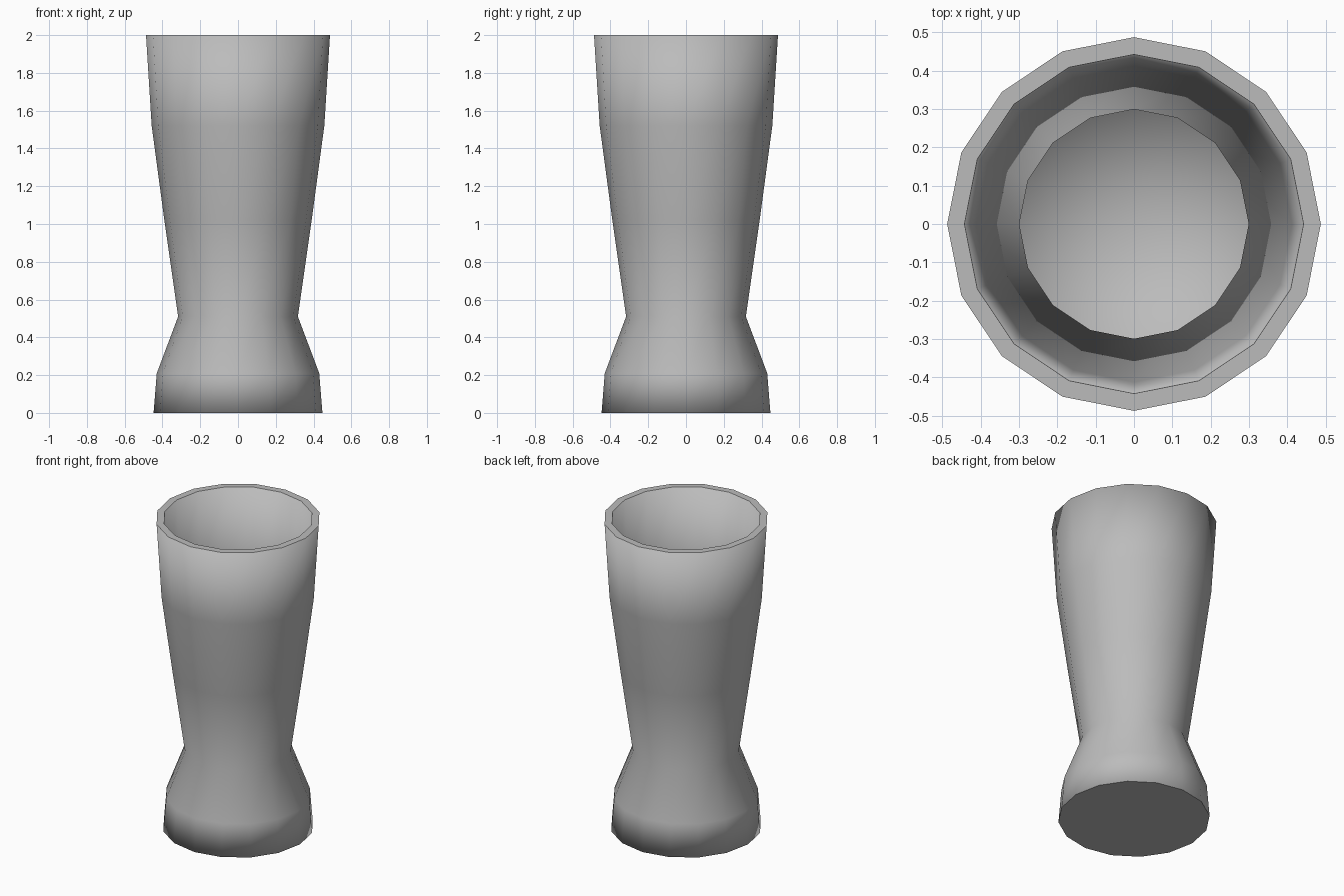
import bpy, math

SIDES = 16

if "Cube" in bpy.data.objects:
    bpy.data.objects.remove(bpy.data.objects["Cube"], do_unlink=True)

# Grey glaze
grey = bpy.data.materials.new("plain grey")
grey.use_nodes = True
colour = (0.5, 0.5, 0.5, 1)
grey.diffuse_color = colour
grey.node_tree.nodes["Principled BSDF"].inputs["Base Color"].default_value = colour

# Profile (radius, height): up the outside, over the rim, down the inside
outside = [(0.447, 0), (0.43, 0.21), (0.317, 0.51), (0.39, 1.02), (0.457, 1.52), (0.487, 2)]
inside = [(0.442, 2), (0.412, 1.52), (0.299, 0.51), (0.39, 0.21), (0.405, 0.05)]
profile = outside + inside


def lathe(name, profile, flat_bands):
    """Spin a profile about z, closing the underside and the inner floor."""
    verts = [(r * math.cos(a), r * math.sin(a), z)
             for r, z in profile
             for a in (math.tau * i / SIDES for i in range(SIDES))]
    faces = [[k * SIDES + i, k * SIDES + (i + 1) % SIDES,
              (k + 1) * SIDES + (i + 1) % SIDES, (k + 1) * SIDES + i]
             for k in range(len(profile) - 1) for i in range(SIDES)]
    # Inner floor as a fan, underside as one flat face
    last = (len(profile) - 1) * SIDES
    verts.append((0, 0, profile[-1][1]))
    faces += [[last + i, last + (i + 1) % SIDES, len(verts) - 1] for i in range(SIDES)]
    faces.append(list(reversed(range(SIDES))))

    mesh = bpy.data.meshes.new(name)
    mesh.from_pydata(verts, [], faces)
    mesh.materials.append(grey)
    for p in mesh.polygons:
        p.use_smooth = p.index // SIDES not in flat_bands
    mesh.polygons[-1].use_smooth = False
    mesh.update()

    # Rounded shading on the walls, flat rim and underside
    normals = [None] * len(mesh.loops)
    for p in mesh.polygons:
        for li in p.loop_indices:
            v = mesh.vertices[mesh.loops[li].vertex_index]
            normals[li] = tuple(v.normal if p.use_smooth else p.normal)
    mesh.normals_split_custom_set(normals)

    obj = bpy.data.objects.new(name, mesh)
    bpy.context.collection.objects.link(obj)
    return obj


lathe("drinking_glass", profile, {len(outside) - 1})
